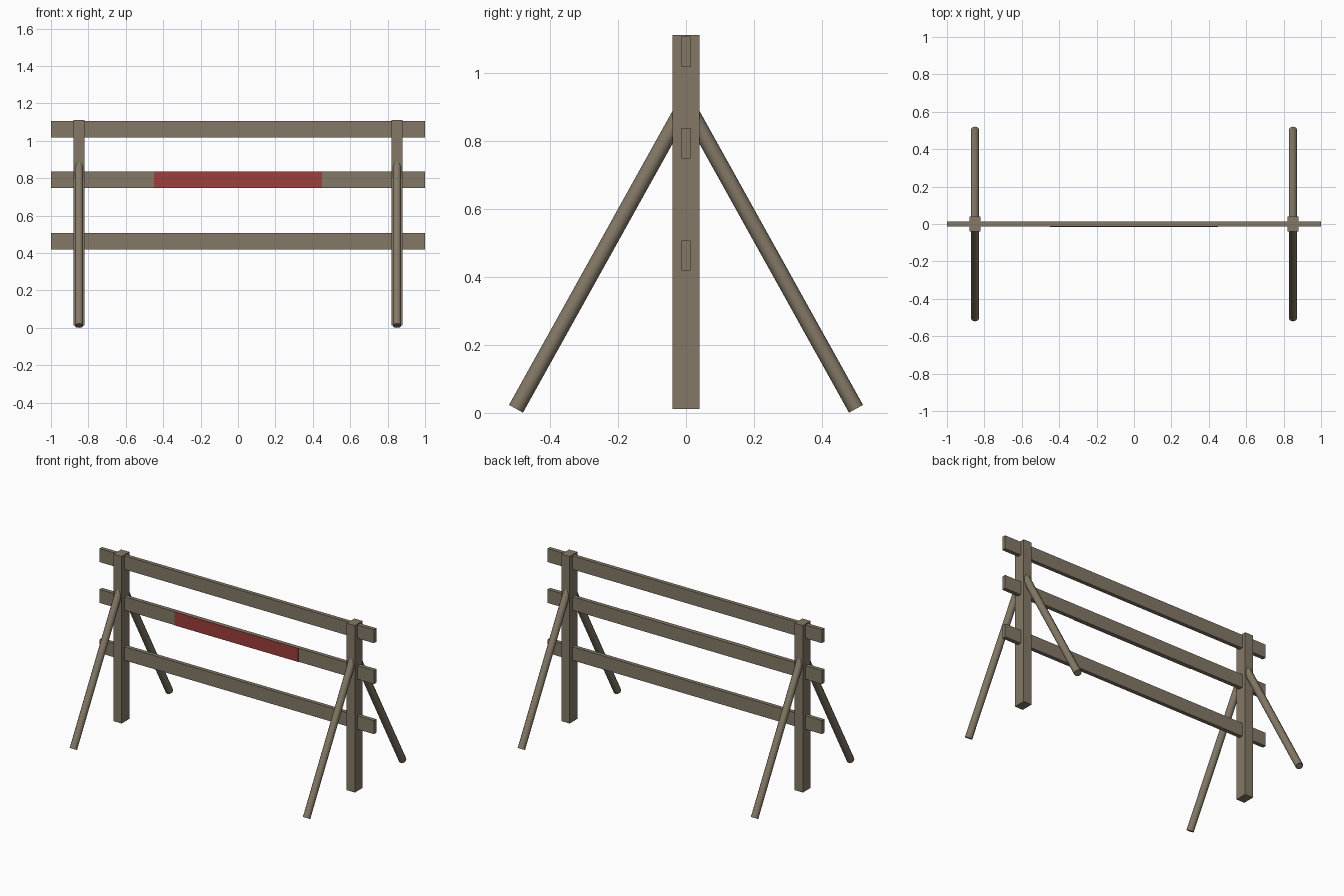
import bpy
from mathutils import Vector

if "Cube" in bpy.data.objects:
    bpy.data.objects.remove(bpy.data.objects["Cube"])


def material(name, rgb):
    m = bpy.data.materials.new(name)
    m.diffuse_color = (*rgb, 1)
    m.use_nodes = True
    m.node_tree.nodes["Principled BSDF"].inputs["Base Color"].default_value = m.diffuse_color
    return m


wood = material("weathered_wood", (0.23, 0.19, 0.135))
red = material("red_paint", (0.33, 0.05, 0.045))


def box(name, centre, size, mat):
    bpy.ops.mesh.primitive_cube_add(size=1, location=centre)
    ob = bpy.context.object
    ob.name = name
    ob.scale = size
    bpy.ops.object.transform_apply(location=False, rotation=False, scale=True)
    ob.data.materials.append(mat)
    return ob


def rod(name, start, end, radius, mat):
    a, b = Vector(start), Vector(end)
    bpy.ops.mesh.primitive_cylinder_add(
        vertices=10, radius=radius, depth=(b - a).length, location=(a + b) / 2,
        rotation=(b - a).to_track_quat('Z', 'Y').to_euler())
    ob = bpy.context.object
    ob.name = name
    ob.data.materials.append(mat)
    bpy.ops.object.shade_smooth_by_angle(angle=0.8)
    return ob


# Horizontal rails
for name, z in (("top", 1.062), ("middle", 0.793), ("bottom", 0.463)):
    box(name + "_rail", (0, 0, z), (2, 0.026, 0.089), wood)

# Painted panel on the front of the middle rail
box("red_panel", (0, -0.0145, 0.793), (0.9, 0.004, 0.089), red)

# Posts with splayed round legs front and back
for side, x in (("left", -0.85), ("right", 0.85)):
    box(side + "_post", (x, 0, 0.562), (0.06, 0.08, 1.1), wood)
    for face, s in (("front", -1), ("back", 1)):
        rod(f"{side}_{face}_leg", (x, s * 0.5, 0.012), (x, s * 0.01, 0.893), 0.0235, wood)
